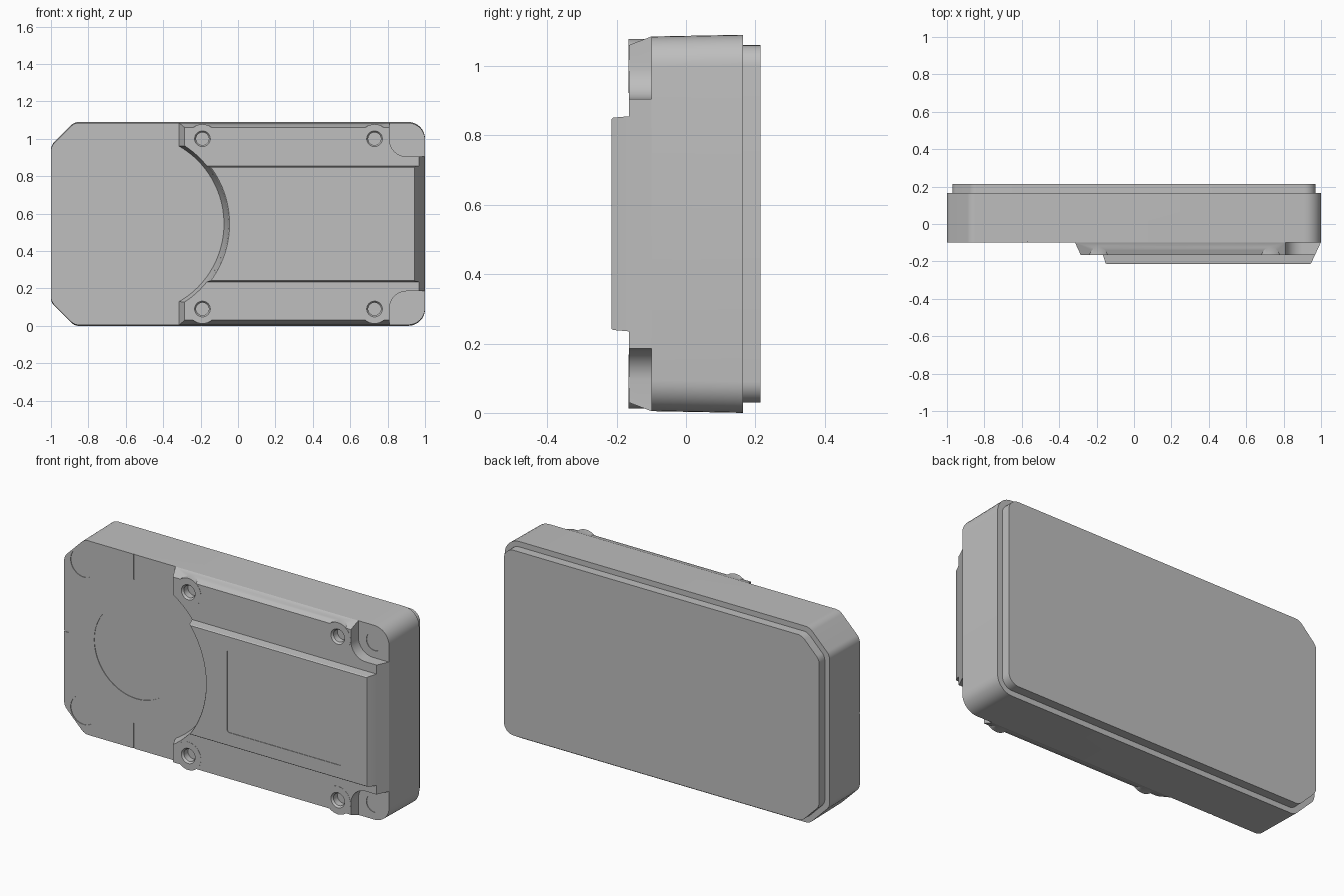
import bpy, bmesh
from math import cos, sin, tan, pi, sqrt, atan2
from mathutils import Vector

if "Cube" in bpy.data.objects:
    bpy.data.objects.remove(bpy.data.objects["Cube"])

MID = 0.545      # height of the centre line
ARC_X = -0.555   # centre of the round front recess

grey = bpy.data.materials.new("housing_grey")
grey.use_nodes = True
grey.diffuse_color = (0.52, 0.52, 0.52, 1)
grey.node_tree.nodes["Principled BSDF"].inputs["Base Color"].default_value = (0.52, 0.52, 0.52, 1)


def loft(name, sections):
    """Closed solid through matching outlines (x, height from centre) at depths y."""
    bm = bmesh.new()
    rings = [[bm.verts.new((x, y, MID + z)) for x, z in pts] for y, pts in sections]
    for a, b in zip(rings, rings[1:]):
        for i in range(len(a)):
            j = (i + 1) % len(a)
            bm.faces.new((a[i], a[j], b[j], b[i]))
    bm.faces.new(rings[0])
    bm.faces.new(rings[-1])
    bmesh.ops.recalc_face_normals(bm, faces=bm.faces)
    mesh = bpy.data.meshes.new(name)
    bm.to_mesh(mesh)
    bm.free()
    mesh.materials.append(grey)
    obj = bpy.data.objects.new(name, mesh)
    bpy.context.collection.objects.link(obj)
    return obj


def combine(target, tool, operation="DIFFERENCE"):
    """Apply a boolean and remove the tool."""
    mod = target.modifiers.new("combine", "BOOLEAN")
    mod.operation, mod.object, mod.solver = operation, tool, "EXACT"
    graph = bpy.context.evaluated_depsgraph_get()
    mesh = bpy.data.meshes.new_from_object(target.evaluated_get(graph))
    target.modifiers.clear()
    target.data = mesh
    bpy.data.objects.remove(tool)


def arc(cx, cz, r, start, end, n=8):
    return [(cx + r * cos(start + (end - start) * i / n),
             cz + r * sin(start + (end - start) * i / n)) for i in range(n + 1)]


def circle(cx, cz, r, n=40):
    return arc(cx, cz, r, 0, 2 * pi, n)[:-1]


def rect(x0, x1, z0, z1):
    return [(x0, z0), (x1, z0), (x1, z1), (x0, z1)]


def fillet(corners, n=8):
    """Round each (x, z, radius) corner of a convex outline."""
    out = []
    for i, (x, z, r) in enumerate(corners):
        p = Vector((x, z))
        a = (Vector(corners[i - 1][:2]) - p).normalized()
        b = (Vector(corners[(i + 1) % len(corners)][:2]) - p).normalized()
        half = a.angle(b) / 2
        c = p + (a + b).normalized() * r / sin(half)
        s, e = p + a * r / tan(half) - c, p + b * r / tan(half) - c
        t0, t1 = atan2(s.y, s.x), atan2(e.y, e.x)
        turn = (t1 - t0 + pi) % (2 * pi) - pi
        out += arc(c.x, c.y, r, t0, t0 + turn, n)
    return out


def case_outline(inset, squeeze=0):
    """Two chamfered corners on the right, two round corners on the left."""
    hx, hz = 1 - inset, MID - inset - squeeze
    c, r, f = 0.125 - 0.6 * inset, 0.09 - inset, 0.06
    return fillet([(-hx, c - hz, f), (c - hx, -hz, f), (hx, -hz, r),
                   (hx, hz, r), (c - hx, hz, f), (-hx, hz - c, f)])


def deck_outline(xl, xr, h, radius):
    """Raised front deck: round bite on one side, notched corners on the other."""
    a = atan2(sqrt(radius ** 2 - (xl - ARC_X) ** 2), xl - ARC_X)
    upper = [(xr, 0.36)] + arc(0.90, 0.45, 0.09, 1.5 * pi, pi) + [(0.81, h), (xl, h)]
    lower = [(x, -z) for x, z in reversed(upper)]
    return upper + arc(ARC_X, 0, radius, a, -a, 40) + lower


def panel_outline(xr, h, radius):
    a = atan2(h, sqrt(radius ** 2 - h ** 2))
    return [(xr, -h), (xr, h)] + arc(ARC_X, 0, radius, a, -a, 32)


# Main case with shallow marks pressed into its front
case = loft("case", [(-0.10, case_outline(0, 0.005)), (0.165, case_outline(0))])
marks = [circle(ARC_X, 0, 0.26, 64), rect(-1.01, -0.97, -0.003, 0.003)]
for side in (-1, 1):
    marks += [circle(-0.88, side * 0.41, 0.08), circle(0.91, side * 0.45, 0.05),
              rect(-0.573, -0.567, side * 0.475 - 0.075, side * 0.475 + 0.075)]
for pts in marks:
    combine(case, loft("mark_cutter", [(-0.11, pts), (-0.097, pts)]))

# Back lid
loft("back_lid", [(0.16, case_outline(0.03)), (0.215, case_outline(0.03))])

# Raised front deck with four screw bosses
deck = loft("front_deck", [(-0.10, deck_outline(-0.315, 0.998, 0.54, 0.48)),
                           (-0.165, deck_outline(-0.285, 0.968, 0.515, 0.497))])
for x in (-0.19, 0.73):
    for z in (-0.455, 0.455):
        boss = circle(x, z, 0.078)
        combine(deck, loft("boss", [(-0.101, boss), (-0.166, boss)]), "UNION")
        combine(deck, loft("hole_cutter", [(-0.17, circle(x, z, 0.045)),
                                           (-0.155, circle(x, z, 0.034)),
                                           (-0.12, circle(x, z, 0.034))]))

# Centre panel with a shallow label recess
panel = loft("centre_panel", [(-0.165, panel_outline(0.968, 0.310, 0.497)),
                              (-0.210, panel_outline(0.947, 0.306, 0.506)),
                              (-0.215, panel_outline(0.943, 0.302, 0.510))])
label = fillet([(x, z, 0.015) for x, z in rect(0.083, 0.795, -0.23, 0.23)])
combine(panel, loft("label_cutter", [(-0.22, label), (-0.212, label)]))

# Smooth the rounded corners, keep the edges sharp
for obj in bpy.context.selected_objects:
    obj.select_set(False)
for obj in (case, deck, panel, bpy.data.objects["back_lid"]):
    obj.select_set(True)
bpy.context.view_layer.objects.active = case
bpy.ops.object.shade_smooth_by_angle(angle=pi / 7)
